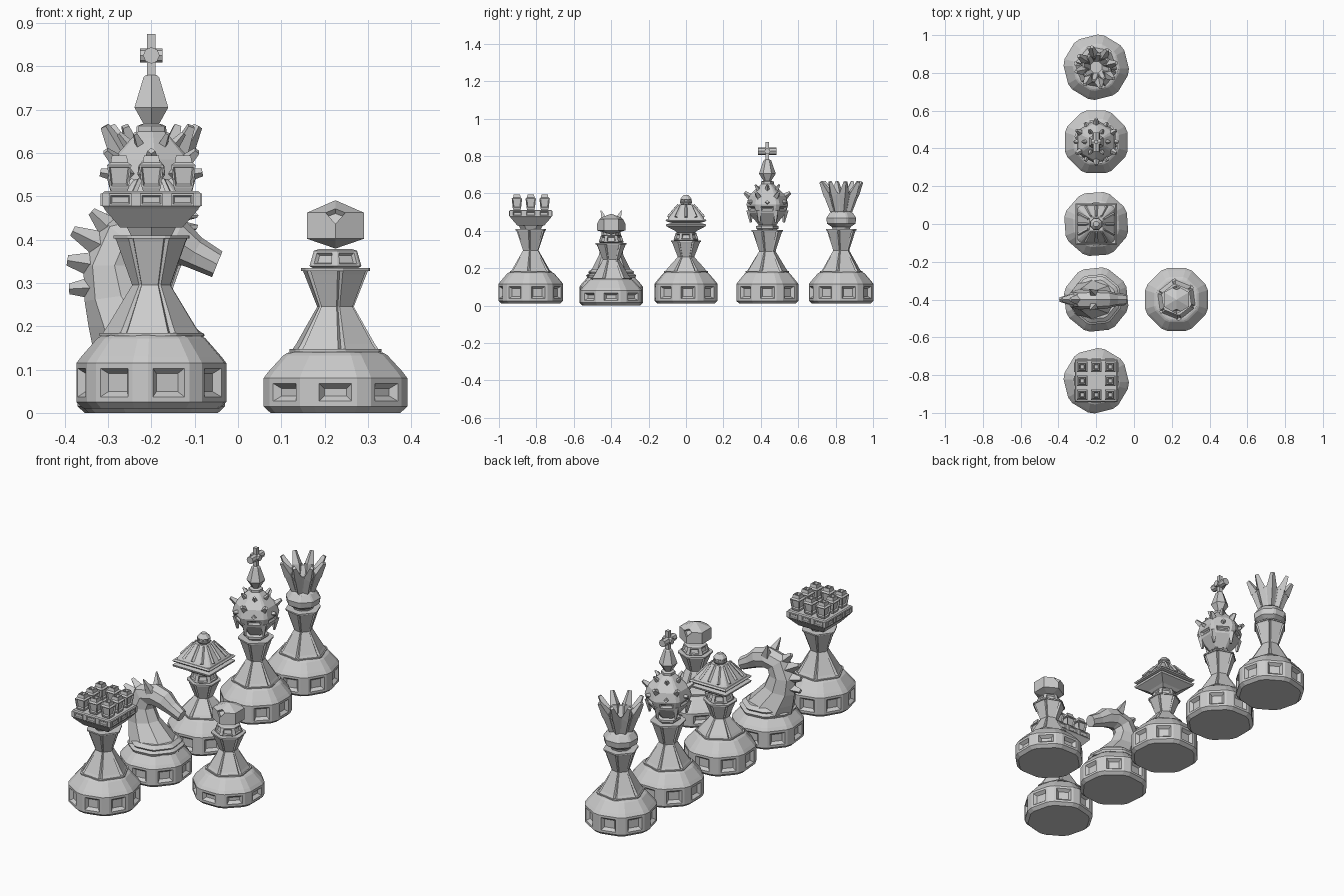
import bpy, bmesh, math
from mathutils import Vector, Matrix

if "Cube" in bpy.data.objects:
    bpy.data.objects.remove(bpy.data.objects["Cube"])


def finish(name, bm, loc):
    bmesh.ops.recalc_face_normals(bm, faces=bm.faces)
    me = bpy.data.meshes.new(name)
    bm.to_mesh(me)
    bm.free()
    ob = bpy.data.objects.new(name, me)
    ob.location = (loc[0], loc[1], 0)
    bpy.context.collection.objects.link(ob)
    return ob


def section(n, cut=0.0, groove=None, rot=0):
    """Unit-apothem polygon with optional chamfered or grooved corners."""
    R = 1 / math.cos(math.pi / n)
    P = []
    for i in range(n):
        a = math.radians(rot) + (i + .5) * 2 * math.pi / n
        P.append(Vector((R * math.cos(a), R * math.sin(a))))
    if not cut:
        return P
    out = []
    for i, p in enumerate(P):
        out.append(p.lerp(P[i - 1], cut))
        if groove:
            out.append(p * groove)
        out.append(p.lerp(P[(i + 1) % n], cut))
    return out


def skin(bm, rings):
    """Bridge rings of points; returns the faces of each band."""
    vs = [[bm.verts.new(p) for p in r] for r in rings]
    n = len(vs[0])
    bands = [[bm.faces.new((a[i], a[(i + 1) % n], b[(i + 1) % n], b[i])) for i in range(n)]
             for a, b in zip(vs, vs[1:])]
    bm.faces.new(vs[0][::-1])
    bm.faces.new(vs[-1])
    return bands


def dent(bm, faces, frame, slope, depth):
    bmesh.ops.inset_individual(bm, faces=faces, thickness=frame, use_even_offset=True)
    bmesh.ops.inset_individual(bm, faces=faces, thickness=slope, depth=-depth, use_even_offset=True)


def loft(name, loc, sec, rings, windows=None, frame=.01, slope=.008, depth=.01, off=(0, 0)):
    bm = bmesh.new()
    bands = skin(bm, [[(p.x * r + off[0], p.y * r + off[1], z) for p in sec] for r, z in rings])
    bmesh.ops.recalc_face_normals(bm, faces=bm.faces)
    if windows is not None:
        areas = [f.calc_area() for f in bands[windows]]
        dent(bm, [f for f, a in zip(bands[windows], areas) if a > .7 * max(areas)], frame, slope, depth)
    return finish(name, bm, loc)


def spikes(name, loc, items, n=4):
    """Tapered bars (start, end, radius1, radius2) merged in one object."""
    bm = bmesh.new()
    for a, b, r1, r2 in items:
        a, b = Vector(a), Vector(b)
        m = Matrix.Translation((a + b) / 2) @ (b - a).to_track_quat('Z', 'Y').to_matrix().to_4x4()
        bmesh.ops.create_cone(bm, cap_ends=True, segments=n, radius1=r1, radius2=r2,
                              depth=(b - a).length, matrix=m)
    return finish(name, bm, loc)


def polar(r, deg, z):
    return (r * math.cos(math.radians(deg)), r * math.sin(math.radians(deg)), z)


# Shared octagonal base with sunken windows
def base(name, loc, z0, zb, zt, rot):
    loft(name + "_base", loc, section(8, .14, rot=rot),
         [(.15, z0), (.166, z0 + .015), (.166, zb), (.155, zb + .015), (.12, zt - .005),
          (.112, zt), (.102, zt + .003)], 1, .012, .012, .016)


# Shared grooved hourglass stem
def stem(name, loc, z0, zw, z1, r0, r1, rot):
    loft(name + "_stem_foot", loc, section(6, .08, rot=rot), [(r0 + .006, z0 - .006), (r0 + .006, z0)])
    loft(name + "_stem", loc, section(6, .09, .86, rot),
         [(r0, z0), (r0 - .008, z0 + .012), (.04, zw), (r1 - .004, z1 - .01), (r1, z1)])
    loft(name + "_stem_top", loc, section(6, .08, rot=rot), [(r1 + .003, z1 - .003), (r1 + .003, z1 + .004)])


def collar(name, loc, z0, z1, r0, r1):
    loft(name + "_collar", loc, section(6, .08), [(r0 - .01, z0), (r0, z0 + .006), (r1, z1 - .004), (r1 - .012, z1)],
         1, .005, .004, .008)


# Pawn
L = (.225, -.4)
base("pawn", L, 0, .08, .138, 0)
stem("pawn", L, .147, .245, .33, .094, .072, 8)
collar("pawn", L, .333, .378, .06, .05)
head = loft("pawn_head", L, section(6), [(.002, .38), (.066, .402), (.066, .462), (.002, .49)])
bm = bmesh.new()
bm.from_mesh(head.data)
for s in (-1, 1):
    v = min(bm.verts, key=lambda v: (v.co - Vector((0, s * .076, .462))).length)
    f = bmesh.ops.bevel(bm, geom=[v], offset=.026, segments=1, affect='VERTICES')['faces']
    bmesh.ops.inset_individual(bm, faces=f, thickness=.004, depth=-.014)
bm.to_mesh(head.data)
bm.free()

# Rook
L = (-.2, -.83)
base("rook", L, .01, .115, .177, 14)
stem("rook", L, .184, .295, .405, .102, .076, 25)
loft("rook_cup", L, section(6), [(.045, .405), (.06, .435)])
loft("rook_tray_under", L, section(4), [(.072, .428), (.11, .472)])
loft("rook_tray", L, section(4), [(.108, .472), (.113, .477), (.113, .507), (.108, .512)])
for i in (-1, 0, 1):
    for s in (-1, 1):
        for nm, c, d in (("x", (s * .113, i * .072), (.004, .026)), ("y", (i * .072, s * .113), (.026, .004))):
            bm = bmesh.new()
            bmesh.ops.create_cube(bm, size=1, matrix=Matrix.Translation((*c, .492)) @
                                  Matrix.Diagonal((d[0] * 2, d[1] * 2, .028, 1)))
            big = [f for f in bm.faces if f.calc_area() > .0013]
            big = [f for f in big if (f.calc_center_median().xy.length > Vector(c).length)
                   and abs(f.normal.z) < .5]
            dent(bm, big, .004, .004, .005)
            finish("rook_tray_panel_" + nm, bm, L)
for i in (-1, 0, 1):
    for j in (-1, 0, 1):
        if i or j:
            loft("rook_turret", L, section(4),
                 [(.018, .51), (.022, .52), (.028, .572), (.02, .578), (.017, .594), (.012, .594), (.01, .582)],
                 1, .004, .003, .007, off=(i * .074, j * .074))

# Bishop
L = (-.2, 0)
base("bishop", L, .01, .115, .177, 4)
stem("bishop", L, .184, .26, .343, .1, .07, 0)
collar("bishop", L, .345, .392, .06, .05)
loft("bishop_hat_under", L, section(4), [(.045, .388), (.06, .4), (.105, .424), (.108, .434), (.075, .442),
                                         (.105, .45), (.109, .456), (.102, .463)])
loft("bishop_roof", L, section(4, .08, .93), [(.1, .46), (.09, .475), (.042, .535), (.036, .54)])
ribs = []
for k in range(4):
    for o in (-.45, 0, .45):
        m = Matrix.Rotation(k * math.pi / 2, 3, 'Z')
        ribs.append((m @ Vector((.094, o * .12, .473)), m @ Vector((.042, o * .06, .538)), .009, .006))
spikes("bishop_roof_ribs", L, ribs)
loft("bishop_knob", L, section(8), [(.024, .538), (.032, .55), (.03, .57), (.014, .59)], 1, .003, .003, .005)

# King
L = (-.2, .435)
base("king", L, .01, .115, .177, 0)
stem("king", L, .184, .29, .4, .1, .074, 12)
loft("king_collar", L, section(6), [(.04, .4), (.052, .412), (.052, .424), (.04, .43), (.048, .44)])
loft("king_ball", L, section(6, .1), [(.045, .435), (.09, .495), (.102, .54), (.09, .585), (.045, .635), (.03, .65)],
     1, .012, .008, .008)
thorns = []
for k in range(6):
    a = 30 + k * 60
    thorns += [(polar(.085, a, .575), polar(.122, a, .605), .02, .009),
               (polar(.095, a, .51), polar(.088, a, .445), .018, .006),
               (polar(.09, a + 30, .55), polar(.118, a + 30, .555), .014, .009),
               (polar(.05, a + 30, .615), polar(.075, a + 30, .645), .014, .006)]
spikes("king_ball_thorns", L, thorns)
loft("king_finial", L, section(6), [(.03, .65), (.03, .662), (.018, .667), (.039, .705), (.018, .775), (.012, .78)])
loft("king_cross_post", L, section(4), [(.01, .775), (.01, .875)])
spikes("king_cross_arm", L, [((0, -.05, .825), (0, .05, .825), .019, .019),
                             ((-.026, 0, .825), (.026, 0, .825), .016, .016)], 8)

# Queen
L = (-.2, .83)
base("queen", L, .01, .115, .177, 14)
stem("queen", L, .184, .295, .405, .1, .074, 20)
loft("queen_bowl", L, section(8, .1), [(.045, .405), (.05, .42), (.076, .438), (.08, .468), (.06, .497), (.045, .503)])
loft("queen_cup", L, section(8), [(.042, .495), (.05, .53), (.072, .6), (.064, .6), (.03, .54)])
tines = []
for k in range(8):
    a = 12 + k * 45
    tines += [(polar(.045, a, .505), polar(.074, a, .605), .016, .026),
              (polar(.072, a, .595), polar(.11, a, .662), .027, .011)]
spikes("queen_crown_tines", L, tines)

# Knight: horse neck and head swept along a curved spine (x, z, tilt, depth, width)
L = (-.2, -.4)
base("knight", L, .0, .1, .16, 6)
spine = [(0, .15, 0, .135, .125), (-.025, .2, 0, .12, .1), (-.07, .27, 8, .085, .065),
         (-.085, .34, 0, .072, .055), (-.06, .4, -40, .066, .05), (0, .415, -90, .056, .052),
         (.055, .4, -112, .052, .048), (.1, .37, -118, .038, .036), (.152, .343, -112, .032, .03)]
rings = []
for x, z, t, ru, rv in spine:
    c, s = math.cos(math.radians(t)), math.sin(math.radians(t))
    rings.append([(x + ru * c * math.cos(k * math.pi / 4), rv * math.sin(k * math.pi / 4),
                   z + ru * s * math.cos(k * math.pi / 4)) for k in range(8)])
bm = bmesh.new()
skin(bm, rings)
finish("knight_neck_and_head", bm, L)
spikes("knight_mane", L, [((-.08, 0, .41), (-.138, 0, .465), .036, .01), ((-.11, 0, .385), (-.182, 0, .42), .034, .012),
                          ((-.12, 0, .34), (-.194, 0, .352), .034, .012), ((-.12, 0, .29), (-.19, 0, .286), .03, .012)])
spikes("knight_ears", L, [((-.01, s * .03, .44), (-.035, s * .055, .508), .026, .003) for s in (-1, 1)])
loft("knight_chest_plates", L, section(8, .1, rot=6), [(.125, .15), (.13, .162), (.115, .172), (.12, .18), (.1, .195)])
